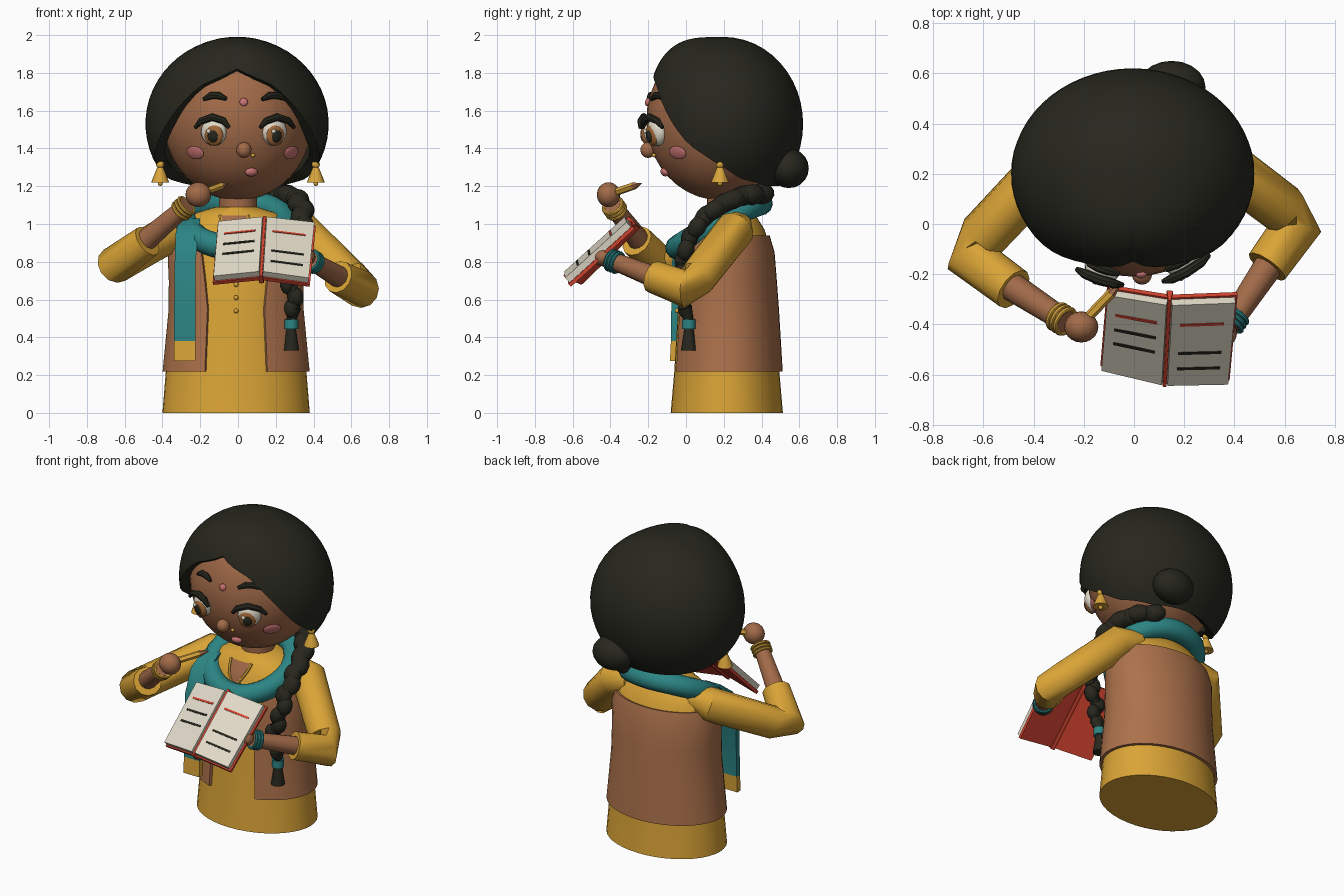
import bpy, bmesh, math
from mathutils import Vector as V

if "Cube" in bpy.data.objects:
    bpy.data.objects.remove(bpy.data.objects["Cube"])


def material(name, *rgb):
    m = bpy.data.materials.new(name)
    m.use_nodes = True
    m.diffuse_color = (*rgb, 1)
    m.node_tree.nodes["Principled BSDF"].inputs["Base Color"].default_value = (*rgb, 1)
    return m


HAIR = material("black hair", .02, .02, .013)
SKIN = material("brown skin", .36, .145, .065)
MUSTARD = material("mustard cloth", .7, .37, .037)
VEST = material("brown vest", .41, .165, .07)
TEAL = material("teal cloth", .025, .23, .23)
RED = material("red cover", .68, .06, .03)
CREAM = material("cream paper", .75, .7, .58)
PINK = material("pink blush", .58, .17, .17)
IRIS = material("amber iris", .36, .14, .04)
GOLD = material("gold", .7, .38, .045)
made = []


def finish(obj, name, mat):
    obj.name = name
    obj.data.materials.append(mat)
    made.append(obj)
    return obj


def loft(name, rings, mat, wrap=True, caps=(True, True), closed=False):
    """Skin a list of equal point rings."""
    bm = bmesh.new()
    rows = [[bm.verts.new(p) for p in r] for r in rings]
    n = len(rows[0])
    for a, b in zip(rows, rows[1:] + (rows[:1] if closed else [])):
        for i in range(n if wrap else n - 1):
            j = (i + 1) % n
            bm.faces.new((a[i], a[j], b[j], b[i]))
    for cap, row in zip(caps, (rows[0], rows[-1])):
        if cap and not closed:
            bm.faces.new(row)
    bmesh.ops.recalc_face_normals(bm, faces=bm.faces)
    me = bpy.data.meshes.new(name)
    bm.to_mesh(me)
    bm.free()
    obj = bpy.data.objects.new(name, me)
    bpy.context.collection.objects.link(obj)
    return finish(obj, name, mat)


def tube(name, pts, radii, mat, closed=False, sides=12):
    pts = [V(p) for p in pts]
    n, rings = len(pts), []
    for i, p in enumerate(pts):
        before = pts[i - 1] if i or closed else p
        after = pts[(i + 1) % n] if i < n - 1 or closed else p
        t = (after - before).normalized()
        u = t.cross(V((0, .1, 1))).normalized()
        w = u.cross(t)
        rings.append([p + radii[i] * (u * math.cos(a) + w * math.sin(a))
                      for a in (math.tau * k / sides for k in range(sides))])
    return loft(name, rings, mat, closed=closed)


def slab(name, corners, offset, mat):
    return loft(name, [corners, [c + offset for c in corners]], mat)


def blob(name, loc, radii, mat, facing=(0, -1, 0), detail=20):
    bpy.ops.mesh.primitive_uv_sphere_add(segments=detail, ring_count=detail // 2, radius=1, location=loc)
    obj = bpy.context.object
    obj.scale = radii
    obj.rotation_euler = V(facing).to_track_quat('-Y', 'Z').to_euler()
    return finish(obj, name, mat)


def ring(name, loc, axis, r, thick, mat):
    bpy.ops.mesh.primitive_torus_add(location=loc, major_radius=r, minor_radius=thick,
                                     major_segments=20, minor_segments=8,
                                     rotation=V(axis).to_track_quat('Z', 'Y').to_euler())
    finish(bpy.context.object, name, mat)


def interp(table, x):
    for (a, p), (b, q) in zip(table, table[1:]):
        if x <= b:
            return p + (q - p) * (x - a) / (b - a)
    return table[-1][1]


# Torso: kurta lofted from ellipses, open vest around it
PROFILE = [(0, .39, .297), (.22, .372, .278), (.6, .335, .255), (.85, .345, .235),
           (.97, .32, .2), (1.05, .24, .15), (1.09, .11, .11)]


def body(z, a, grow=0):
    rx = interp([(p[0], p[1]) for p in PROFILE], z) + grow
    ry = interp([(p[0], p[2]) for p in PROFILE], z) + grow
    return V((-.01 + rx * math.sin(a), .216 - ry * math.cos(a), z))


loft("kurta", [[body(p[0], math.tau * k / 40) for k in range(40)] for p in PROFILE], MUSTARD)
rows = []
for z in (.22, .4, .55, .7, .85, .94):
    a0 = math.asin((.153 if z < .6 else .153 + (z - .55) * .1) / .36)
    rows.append([body(z, a0 + (math.tau - 2 * a0) * k / 36, .018) for k in range(37)])
vest = loft("vest", rows, VEST, wrap=False, caps=(False, False))
vest.modifiers.new("thickness", 'SOLIDIFY').thickness = .025
tube("neck", [(0, .21, 1.02), (0, .21, 1.2)], [.1, .1], SKIN, sides=20)

# V-shaped neck opening with gold trim
rows = [[body(z, (z - .89) * 2 * k / 4 - .04, .006) for k in range(-4, 5)] for z in (.9, .94, .97, 1.0, 1.045)]
loft("neck_opening", rows, SKIN, wrap=False, caps=(False, False))
for side, k in (("right", 0), ("left", -1)):
    tube(side + "_neck_trim", [r[k] for r in rows], [.009] * 5, GOLD, sides=6)
for z in (.54, .61, .68, .75):
    blob("button", body(z, 0, .004), (.013, .013, .013), GOLD, detail=10)

# Head
HEAD, HEAD_R = V((0, .185, 1.55)), V((.395, .395, .425))
blob("head", HEAD, HEAD_R, SKIN, detail=40)


def face(x, z, lift=0):
    dx, dz = x / HEAD_R.x, (z - HEAD.z) / HEAD_R.z
    dy = -math.sqrt(1 - dx * dx - dz * dz)
    n = V((dx / HEAD_R.x, dy / HEAD_R.y, dz / HEAD_R.z)).normalized()
    return V((x, HEAD.y + dy * HEAD_R.y, z)) + n * lift, n


def feature(name, x, z, radii, mat, lift=0):
    p, n = face(x, z, lift)
    blob(name, p, radii, mat, n)


for side, x, s in (("right", -.12, -1), ("left", .185, 1)):
    feature(side + "_eye_white", x + s * .008, 1.487, (.07, .045, .074), CREAM)
    feature(side + "_iris", x, 1.475, (.053, .025, .058), IRIS, .026)
    feature(side + "_pupil", x, 1.472, (.029, .015, .034), HAIR, .043)
    feature(side + "_eye_glint", x - .018, 1.497, (.012, .01, .012), CREAM, .052)
    lash = [(-.083, .025), (-.055, .058), (0, .078), (.055, .06), (.083, .025)]
    tube(side + "_lashes", [face(x + s * .005 + u, 1.487 + v, .036)[0] for u, v in lash],
         [.01, .019, .021, .019, .01], HAIR, sides=8)
    brow = [(-.06, -.012), (-.02, .008), (.02, .008), (.06, -.01)]
    tube(side + "_brow", [face(x + u, 1.67 + v, .008)[0] for u, v in brow],
         [.01, .02, .02, .01], HAIR, sides=8)
    feature(side + "_cheek", x - .005 + s * .1, 1.378, (.056, .012, .037), PINK, .002)
feature("nose", .03, 1.398, (.04, .04, .042), SKIN, .02)
feature("nose_stud", .078, 1.367, (.011, .011, .011), GOLD, .008)
feature("lips", .07, 1.277, (.034, .02, .024), PINK, .004)
feature("forehead_dot", .03, 1.645, (.022, .014, .022), PINK, .004)

# Hair cap: rounded shell, fuller in front, trimmed along a hairline that varies with azimuth
HAIRLINE = [(0, 1.82), (26, 1.73), (39, 1.63), (50, 1.53), (63, 1.42), (82, 1.33),
            (105, 1.24), (140, 1.2), (180, 1.2)]
rows = []
for i in range(19):
    row = []
    for k in range(60):
        a = math.tau * k / 60
        deg = math.degrees(min(a, math.tau - a))
        th = max(i / 18, .01) * math.acos((interp(HAIRLINE, deg) - 1.53) / .46)
        dent = 1 - .045 * math.exp(-(deg / 5) ** 2) * min(1, i / 6)
        r = math.sin(th) ** (1 - .45 * max(0, math.cos(a)) ** 2) * dent
        row.append(V((-.005 + .485 * r * math.sin(a), .2 - .42 * r * math.cos(a),
                      1.53 + .46 * math.cos(th))))
    rows.append(row)
cap = loft("hair_cap", rows, HAIR, caps=(True, False))
cap.modifiers.new("thickness", 'SOLIDIFY').thickness = .06
blob("hair_bun", (.15, .545, 1.295), (.135, .105, .105), HAIR)

# Braid: overlapping lumps along a path, tie and tuft
path = [V(p) for p in ((.2, .4, 1.16), (.28, .3, 1.15), (.33, .2, 1.11), (.345, .1, 1.04),
                       (.335, .02, .93), (.32, -.02, .8), (.28, -.02, .68), (.3, -.005, .55))]
tube("braid_core", path, [.045, .05, .05, .045, .04, .035, .035, .03], HAIR)
for i in range(15):
    t = i / 2
    k = min(int(t), 6)
    d = path[k + 1] - path[k]
    size = .066 - .0015 * i
    blob("braid_lump", path[k] + d * (t - k) + V((.018 if i % 2 else -.018, 0, 0)),
         (size * .85, size * 1.15, size * .85), HAIR, d, 14)
tube("braid_tie", [(.282, .015, .445), (.282, .015, .495)], [.037, .037], TEAL)
tube("braid_tuft", [(.282, .015, .33), (.282, .015, .45)], [.042, .024], HAIR)
tube("braid_end", [(.282, .015, .49), (.3, -.005, .56)], [.025, .035], HAIR)

# Earrings
for side, s in (("right", -1), ("left", 1)):
    x = s * .412
    tube(side + "_earring", [(x, .18, 1.22), (x, .18, 1.235), (x, .18, 1.3)], [.047, .042, .016], GOLD, sides=16)
    blob(side + "_earring_stud", (x, .18, 1.315), (.022, .022, .022), GOLD, detail=12)
    blob(side + "_earring_drop", (x, .18, 1.215), (.014, .014, .014), GOLD, detail=10)

# Scarf loop and hanging end
loop = []
for k in range(28):
    a = math.tau * k / 28
    dip = (1 + math.cos(a)) / 2
    loop.append((-.01 + .26 * math.sin(a), .175 - .22 * math.cos(a), 1.11 - .235 * dip ** 1.2))
tube("scarf_loop", loop, [.065] * 28, TEAL, closed=True)


def strip(name, sections, mat):
    loft(name, [[V((x0, y, z)), V((x1, y, z)), V((x1, y + .035, z)), V((x0, y + .035, z))]
                for x0, x1, y, z in sections], mat)


strip("scarf_end", [(-.31, -.2, .08, 1.03), (-.33, -.21, -.02, .95), (-.335, -.225, -.075, .8),
                    (-.34, -.225, -.08, .38)], TEAL)
strip("scarf_border", [(-.34, -.225, -.08, .38), (-.34, -.225, -.085, .275)], MUSTARD)

# Arms
ARMS = {
    "right": [(-.2, .26, 1.0), (-.33, .24, .97), (-.67, -.12, .77), (-.48, -.26, .91), (-.27, -.39, 1.1)],
    "left": [(.2, .28, 1.0), (.33, .26, .97), (.66, .01, .65), (.53, -.17, .72), (.38, -.4, .81)],
}
for side, points in ARMS.items():
    root, s, e, c, w = [V(p) for p in points]
    tube(side + "_sleeve", [root, s, e.lerp(s, .2), e.lerp(c, .08), c],
         [.07, .105, .1, .1, .088], MUSTARD)
    tube(side + "_forearm", [e.lerp(c, .6), w], [.062, .046], SKIN)
    for f in (.02, .09, .16):
        ring(side + "_bangle", w.lerp(c, f), w - c, .053, .01, GOLD if side == "right" else TEAL)
blob("right_fist", (-.21, -.41, 1.155), (.068, .062, .066), SKIN)
blob("left_hand", (.345, -.435, .825), (.065, .06, .05), SKIN)

# Pencil
tube("pencil", [(-.22, -.41, 1.155), (-.09, -.275, 1.202)], [.02, .02], GOLD, sides=6)
tube("pencil_tip", [(-.09, -.275, 1.202), (-.05, -.235, 1.215)], [.02, .002], SKIN, sides=6)

# Open book: two halves hinged on the spine
TOP, BOTTOM = V((.14, -.325, 1.04)), V((.122, -.645, .75))
HALVES = {"right": (V((-.105, -.285, 1.015)), V((-.13, -.585, .725)), 1),
          "left": (V((.405, -.315, 1.01)), V((.375, -.64, .715)), -1)}
LINES = {"right": ((.24, RED), (.43, HAIR), (.61, HAIR)),
         "left": ((.25, RED), (.6, HAIR), (.79, HAIR))}
for side, (top, bottom, s) in HALVES.items():
    n = (top - TOP).cross(BOTTOM - TOP).normalized() * s

    def sheet(name, u0, u1, v0, v1, low, high, mat):
        def at(u, v):
            return TOP.lerp(top, u).lerp(BOTTOM.lerp(bottom, u), v) + n * low
        slab(name, [at(u0, v0), at(u1, v0), at(u1, v1), at(u0, v1)], n * (high - low), mat)

    sheet(side + "_cover", 0, 1.04, -.02, 1.02, -.055, -.035, RED)
    sheet(side + "_pages", .045, 1, 0, 1, -.035, 0, CREAM)
    sheet(side + "_spine", -.01, .04, -.04, 1.04, -.07, -.014, RED)
    for v, mat in LINES[side]:
        sheet(side + "_page_line", .18, .85, v - .014, v + .014, -.002, .003, mat)

# Smooth shading with sharp edges kept
bpy.ops.object.select_all(action='DESELECT')
for obj in made:
    obj.select_set(True)
bpy.context.view_layer.objects.active = made[0]
bpy.ops.object.convert(target='MESH')
bpy.ops.object.shade_smooth_by_angle(angle=math.radians(40))
